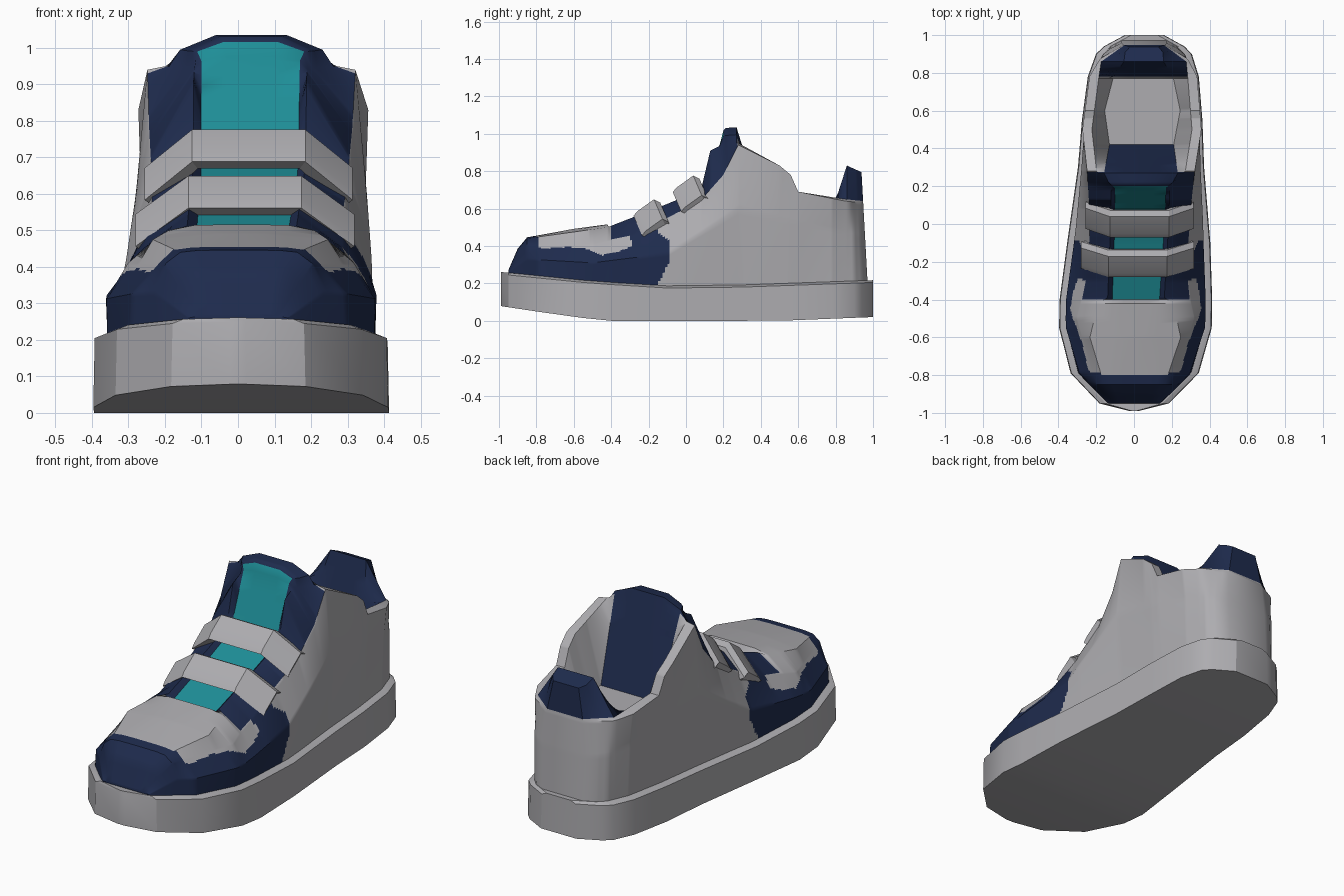
import bpy, bmesh
from mathutils import Vector

cube = bpy.data.objects.get("Cube")
if cube:
    bpy.data.objects.remove(cube, do_unlink=True)


def material(name, colour):
    mat = bpy.data.materials.new(name)
    mat.use_nodes = True
    mat.diffuse_color = (*colour, 1)
    mat.node_tree.nodes["Principled BSDF"].inputs["Base Color"].default_value = (*colour, 1)
    return mat


GREY, NAVY, TEAL = range(3)
MATERIALS = [
    material("light_grey", (0.42, 0.415, 0.435)),
    material("navy", (0.013, 0.024, 0.074)),
    material("teal", (0.013, 0.27, 0.31)),
]


def curve(*keys):
    """Piecewise linear function of the position along the shoe."""
    def value(y):
        if y <= keys[0][0]:
            return keys[0][1]
        for (y0, v0), (y1, v1) in zip(keys, keys[1:]):
            if y <= y1:
                return v0 + (v1 - v0) * (y - y0) / (y1 - y0)
        return keys[-1][1]
    value.stops = [key[0] for key in keys]
    return value


def inside(y, z, outline):
    """Even-odd test of a point against a side-view outline."""
    hit = False
    for (y0, z0), (y1, z1) in zip(outline, outline[1:] + outline[:1]):
        if (z0 > z) != (z1 > z) and y < y0 + (y1 - y0) * (z - z0) / (z1 - z0):
            hit = not hit
    return hit


def finish(name, bm, angle):
    bmesh.ops.recalc_face_normals(bm, faces=bm.faces)
    mesh = bpy.data.meshes.new(name)
    bm.to_mesh(mesh)
    bm.free()
    for mat in MATERIALS:
        mesh.materials.append(mat)
    obj = bpy.data.objects.new(name, mesh)
    bpy.context.collection.objects.link(obj)
    bpy.ops.object.select_all(action="DESELECT")
    obj.select_set(True)
    bpy.context.view_layer.objects.active = obj
    bpy.ops.object.shade_smooth_by_angle(angle=angle)


def all_grey(centre_point, strip):
    return GREY


def loft(name, rows, paint, angle):
    """Skin closed cross-sections and cap both ends with cross strips."""
    bm = bmesh.new()
    grid = [[bm.verts.new(p) for p in row] for row in rows]
    count = len(grid[0])

    def add(corners, strip):
        face = bm.faces.new(corners)
        face.material_index = paint(face.calc_center_median(), strip)

    for a, b in zip(grid, grid[1:]):
        for i in range(count):
            j = (i + 1) % count
            add((a[i], a[j], b[j], b[i]), min(i, count - 2 - i))
    for row in (grid[0], grid[-1]):
        for i in range(count // 2 - 1):
            add((row[i], row[i + 1], row[count - 2 - i], row[count - 1 - i]), -1)
    finish(name, bm, angle)


# Shared plan shape
centre = curve((-1, 0), (-.4, .01), (0, .03), (.5, .042), (1, .055))
sole_half = curve((-.99, .02), (-.95, .18), (-.79, .335), (-.55, .4), (-.4, .4), (-.1, .375),
                  (.3, .33), (.55, .315), (.78, .29), (.9, .25), (.94, .21), (1, .1))
sole_top = curve((-1, .25), (-.5, .2), (-.1, .175), (.3, .18), (1, .205))
sole_bottom = curve((-1, .08), (-.6, .02), (-.4, 0), (.5, 0), (1, .02))


def mirrored(y, half_profile):
    """Cross-section from half widths and heights, around the centre line."""
    c = centre(y)
    left = [Vector((c - w, y, z)) for w, z in half_profile]
    right = [Vector((c + w, y, z)) for w, z in reversed(half_profile)]
    return left + right


# Sole
rows = []
for y in sole_half.stops:
    w, top = sole_half(y), sole_top(y)
    rows.append(mirrored(y, [(w + .004, sole_bottom(y)), (w, top), (max(w - .03, .01), top + .012)]))
loft("sole", rows, all_grey, .5)

# Upper: side bulge, collar edge, lacing edge, tongue edge and crown along the shoe
bulge_extra = curve((-.85, -.01), (-.5, .005), (-.1, .003), (.3, .02), (.6, .024), (.8, .01), (.96, 0))
bulge_z = curve((-.95, .26), (-.85, .33), (-.5, .31), (-.1, .36), (.28, .6), (.6, .53), (.96, .45))
edge_half = curve((-.95, .11), (-.85, .2), (-.5, .31), (-.4, .285), (-.3, .27), (-.1, .262), (.08, .268),
                  (.28, .285), (.5, .315), (.78, .285), (.88, .23), (.97, .11))
edge_z = curve((-.95, .265), (-.85, .41), (-.5, .41), (-.4, .435), (-.3, .455), (-.1, .55), (.08, .645),
               (.2, .78), (.28, .94), (.5, .83), (.56, .78), (.6, .69), (.85, .64), (.97, .63))
lace_half = curve((-.95, .1), (-.85, .16), (-.6, .24), (-.42, .2), (-.39, .15), (.2, .155),
                  (.28, .235), (.5, .265), (.78, .235), (.86, .225), (.97, .105))
lace_z = curve((-.95, .27), (-.9, .38), (-.85, .44), (-.42, .5), (-.1, .625), (.08, .7), (.13, .91),
               (.2, .945), (.28, .95), (.5, .83), (.56, .78), (.6, .69), (.85, .65), (.97, .64))
tongue_half = curve((-.95, .08), (-.8, .13), (-.4, .125), (.19, .135), (.22, .17), (.27, .195),
                    (.42, .17), (.6, .2), (.77, .16), (.86, .105), (.93, .1), (.97, .075))
tongue_z = curve((-.95, .27), (-.9, .385), (-.85, .445), (-.42, .515), (-.4, .48), (-.1, .6), (.08, .68),
                 (.2, .99), (.27, .995), (.42, .55), (.77, .55), (.86, .83), (.97, .795))
crown = curve((-.9, 0), (-.6, .006), (-.4, 0), (.18, 0), (.21, .04), (.27, .04), (.42, 0))

SIDE_STEPS = 14
TOE_CAP = [(-1, .1), (-.16, .1), (-.15, .2), (-.09, .31), (-.09, .42), (-.11, .45), (-.17, .49),
           (-.36, .47), (-.3, .45), (-.285, .4), (-.36, .37), (-.45, .35), (-.53, .385),
           (-.63, .395), (-.78, .385), (-.8, .47), (-1, .47)]


def upper_row(y):
    low = sole_half(y) - .035
    a = Vector((low, sole_top(y) - .02))
    b = Vector((low + bulge_extra(y), bulge_z(y)))
    c = Vector((edge_half(y), edge_z(y)))
    half = [a.lerp(b, i / SIDE_STEPS) for i in range(SIDE_STEPS)]
    half += [b.lerp(c, i / SIDE_STEPS) for i in range(SIDE_STEPS)]
    t = tongue_half(y)
    half += [c, (lace_half(y), lace_z(y)), (t, tongue_z(y)), (t * .5, tongue_z(y) + crown(y))]
    row = mirrored(y, half)
    heel = max(0, y - .86) / 2
    for p in row:
        p.y -= heel * (p.z - .22)
    return row


def paint_upper(p, strip):
    lacing = strip - 2 * SIDE_STEPS          # 0 facing, 1 inner wall, 2 and up tongue
    if strip < 0:
        return NAVY if p.z > .635 or p.y < 0 else GREY
    if lacing >= 1 and p.y > .78:
        return NAVY
    if lacing >= 2 and -.4 < p.y < .42:
        return TEAL if p.y < .195 else NAVY
    if lacing in (0, 1) and -.4 < p.y < .275:
        return NAVY
    return NAVY if inside(p.y, p.z, TOE_CAP) else GREY


stops = {round(-.95 + i * .0125, 4) for i in range(153)}
for shape in (edge_z, lace_z, lace_half, tongue_z, tongue_half):
    stops.update(shape.stops)
loft("upper", [upper_row(y) for y in sorted(stops)], paint_upper, .6)


# Straps: bent bands with sloping rims, lying across the tongue
def strap(name, y, z, reach):
    along, out = Vector((0, .77, .64)), Vector((0, -.64, .77))
    drop = Vector((0, .045, -.105))
    middle = Vector((centre(y), y, z))

    def band(spread, sink, length):
        points = [(-reach, 1), (-.155, 0), (.155, 0), (reach, 1)]
        return [middle + Vector((x * spread, 0, 0)) + drop * low - out * sink + along * length
                for x, low in points]

    # Cross-sections run from the front rim to the back rim
    sections = [band(1, .006, -.077), band(1, 0, -.047), band(1, .008, .063), band(1, .042, .078)]
    under = [band(.9, .045, -.06), band(.9, .05, -.05), band(.9, .06, .05), band(.9, .06, .07)]
    loft(name, [top + low[::-1] for top, low in zip(sections, under)], all_grey, .4)


strap("upper_strap", -.015, .742, .285)
strap("lower_strap", -.225, .615, .3)
